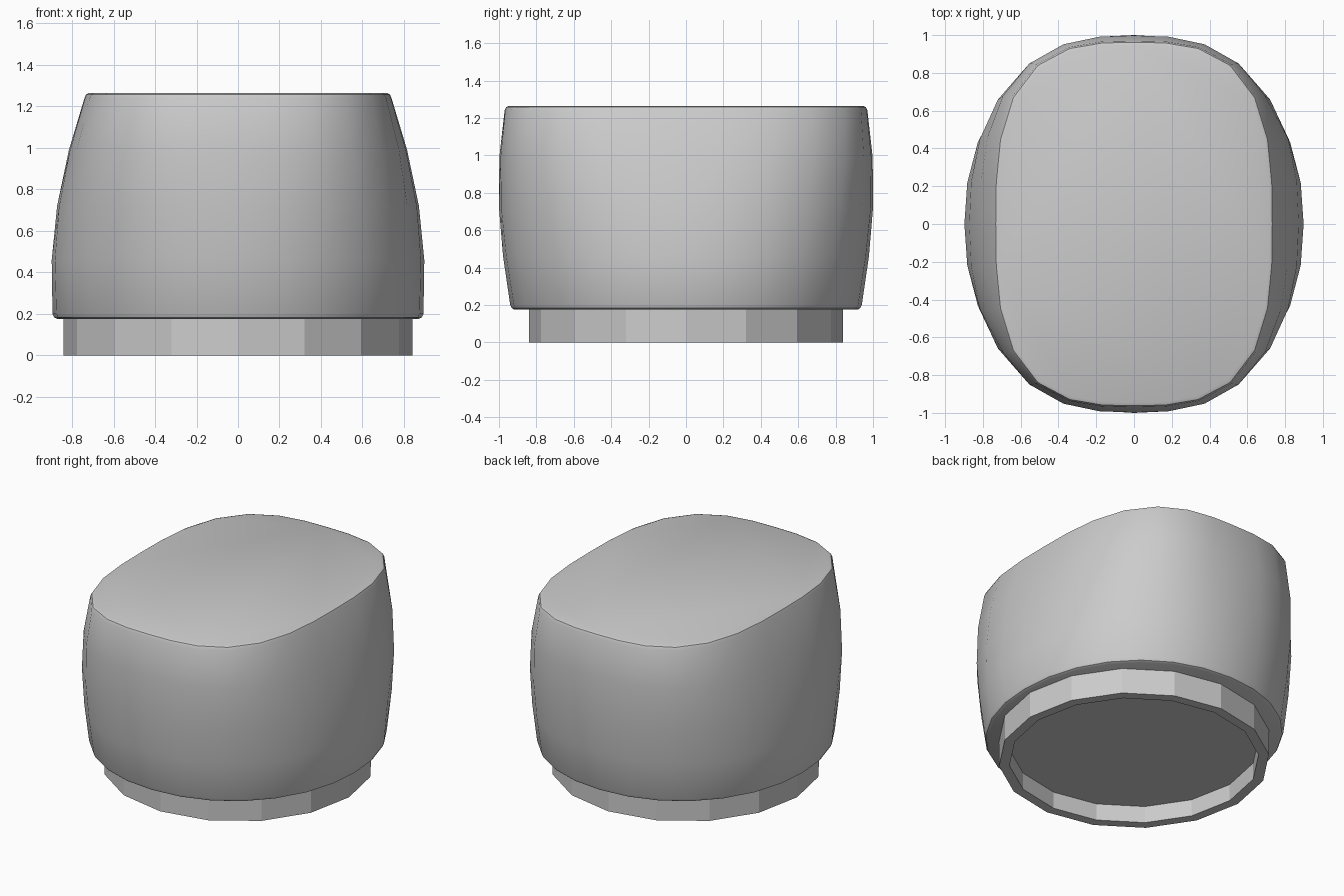
import bpy, bmesh
from math import sin, cos, pi

if "Cube" in bpy.data.objects:
    bpy.data.objects.remove(bpy.data.objects["Cube"])


def superellipse(a, b, n, z, count):
    """Closed ring of points; n = 2 is an ellipse, larger n is squarer."""
    pts = []
    for i in range(count):
        t = 2 * pi * i / count
        c, s = cos(t), sin(t)
        r = (abs(c) ** n + abs(s) ** n) ** (-1 / n)
        pts.append((a * r * c, b * r * s, z))
    return pts


def loft(name, rings, angle):
    """Skin a stack of rings and cap both ends."""
    bm = bmesh.new()
    loops = [[bm.verts.new(p) for p in ring] for ring in rings]
    k = len(loops[0])
    for lo, hi in zip(loops, loops[1:]):
        for i in range(k):
            j = (i + 1) % k
            bm.faces.new((lo[i], lo[j], hi[j], hi[i]))
    bm.faces.new(loops[0][::-1])
    bm.faces.new(loops[-1])
    bmesh.ops.recalc_face_normals(bm, faces=bm.faces[:])
    mesh = bpy.data.meshes.new(name)
    bm.to_mesh(mesh)
    bm.free()
    obj = bpy.data.objects.new(name, mesh)
    bpy.context.collection.objects.link(obj)
    if angle:
        bpy.ops.object.select_all(action='DESELECT')
        obj.select_set(True)
        bpy.context.view_layer.objects.active = obj
        bpy.ops.object.shade_smooth_by_angle(angle=angle)
    return obj


# Cap body: (z, half width, half depth, squareness), oval below, boxier on top
profile = [
    (0.175, 0.870, 0.917, 2.1),
    (0.183, 0.886, 0.932, 2.1),
    (0.200, 0.894, 0.940, 2.1),
    (0.460, 0.898, 0.978, 2.2),
    (0.720, 0.872, 1.000, 2.4),
    (0.990, 0.815, 0.998, 2.7),
    (1.240, 0.740, 0.970, 3.0),
    (1.258, 0.732, 0.962, 3.0),
    (1.265, 0.716, 0.946, 3.0),
]
loft("cap_body", [superellipse(a, b, n, z, 28) for z, a, b, n in profile], pi / 5)

# Faceted round collar with a shallow recess underneath
collar = [(0.18, 0.84), (0.0, 0.84), (0.0, 0.775), (0.115, 0.775)]
loft("base_collar", [superellipse(r, r, 2, z, 16) for z, r in collar], 0)
